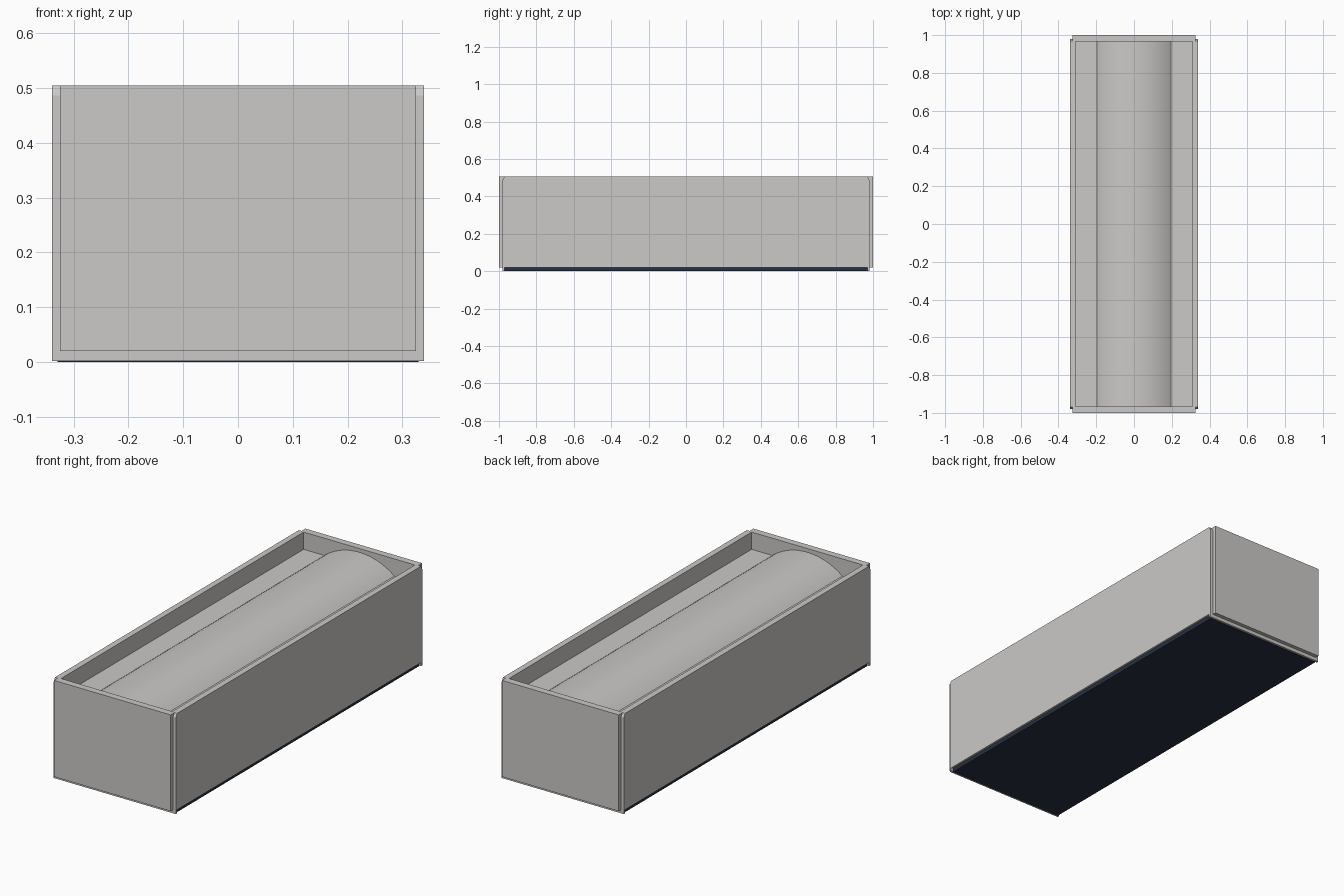
import bpy, bmesh, math

if "Cube" in bpy.data.objects:
    bpy.data.objects.remove(bpy.data.objects["Cube"], do_unlink=True)


def make_material(name, color):
    mat = bpy.data.materials.new(name)
    mat.use_nodes = True
    mat.diffuse_color = color
    mat.node_tree.nodes["Principled BSDF"].inputs["Base Color"].default_value = color
    return mat


grey = make_material("warm grey", (0.6, 0.585, 0.57, 1))
navy = make_material("dark navy", (0.02, 0.03, 0.05, 1))


def prism(name, profile, axis, start, end, mat):
    """Extrude a 2D profile along x (profile in y, z) or y (profile in x, z)."""
    bm = bmesh.new()
    place = (lambda a, b: (start, a, b)) if axis == "x" else (lambda a, b: (a, start, b))
    face = bm.faces.new([bm.verts.new(place(a, b)) for a, b in profile])
    out = bmesh.ops.extrude_face_region(bm, geom=[face])
    shift = (end - start, 0, 0) if axis == "x" else (0, end - start, 0)
    moved = [v for v in out["geom"] if isinstance(v, bmesh.types.BMVert)]
    bmesh.ops.translate(bm, verts=moved, vec=shift)
    bmesh.ops.recalc_face_normals(bm, faces=bm.faces)
    mesh = bpy.data.meshes.new(name)
    bm.to_mesh(mesh)
    bm.free()
    mesh.materials.append(mat)
    obj = bpy.data.objects.new(name, mesh)
    bpy.context.collection.objects.link(obj)
    return obj


def box(name, x, y, z, mat):
    profile = [(y[0], z[0]), (y[1], z[0]), (y[1], z[1]), (y[0], z[1])]
    return prism(name, profile, "x", x[0], x[1], mat)


W, L, TOP, BASE = 0.34, 1.0, 0.505, 0.02   # half width, half length, rim, wall foot
LINER_X, LINER_Y = 0.325, 0.98             # outside of inner walls
IN_X, IN_Y = 0.31, 0.965                   # inside of inner walls
FLOOR, DOME_X, RISE, CHAMFER = 0.418, 0.195, 0.068, 0.018

# Outer side panels with clipped top corners, and the inner side walls
side = [(-LINER_Y, BASE), (LINER_Y, BASE), (LINER_Y, TOP - CHAMFER),
        (LINER_Y - 0.01, TOP), (0.01 - LINER_Y, TOP), (-LINER_Y, TOP - CHAMFER)]
for sx, label in ((1, "left"), (-1, "right")):
    prism(label + "_side_panel", side, "x", sx * LINER_X, sx * W, grey)
    box(label + "_inner_wall", sorted((sx * IN_X, sx * LINER_X)),
        (-LINER_Y, LINER_Y), (BASE, TOP), grey)

# End panels, inner end walls and full-width bottom strips
for sy, label in ((-1, "front"), (1, "back")):
    box(label + "_end_panel", (-LINER_X, LINER_X),
        sorted((sy * LINER_Y, sy * L)), (BASE, TOP), grey)
    box(label + "_inner_wall", (-IN_X, IN_X),
        sorted((sy * IN_Y, sy * LINER_Y)), (BASE, TOP), grey)
    box(label + "_bottom_strip", (-W, W),
        sorted((sy * (IN_Y + 0.005), sy * LINER_Y)), (0.002, BASE), grey)

# Sunken deck
box("deck", (-IN_X, IN_X), (-IN_Y, IN_Y), (BASE, FLOOR), grey)

# Long arched dome lying on the deck
radius = (DOME_X ** 2 + RISE ** 2) / (2 * RISE)
half = math.asin(DOME_X / radius)
steps = 32
arc = []
for i in range(steps + 1):
    a = half * (1 - 2 * i / steps)
    arc.append((radius * math.sin(a), FLOOR + RISE - radius * (1 - math.cos(a))))
dome = prism("dome", arc, "y", -IN_Y, IN_Y, grey)
bpy.ops.object.select_all(action="DESELECT")
dome.select_set(True)
bpy.context.view_layer.objects.active = dome
bpy.ops.object.shade_smooth_by_angle(angle=math.radians(20))

# Dark base plate underneath
box("base_plate", (-LINER_X - 0.005, LINER_X + 0.005),
    (-IN_Y - 0.005, IN_Y + 0.005), (0, BASE), navy)
